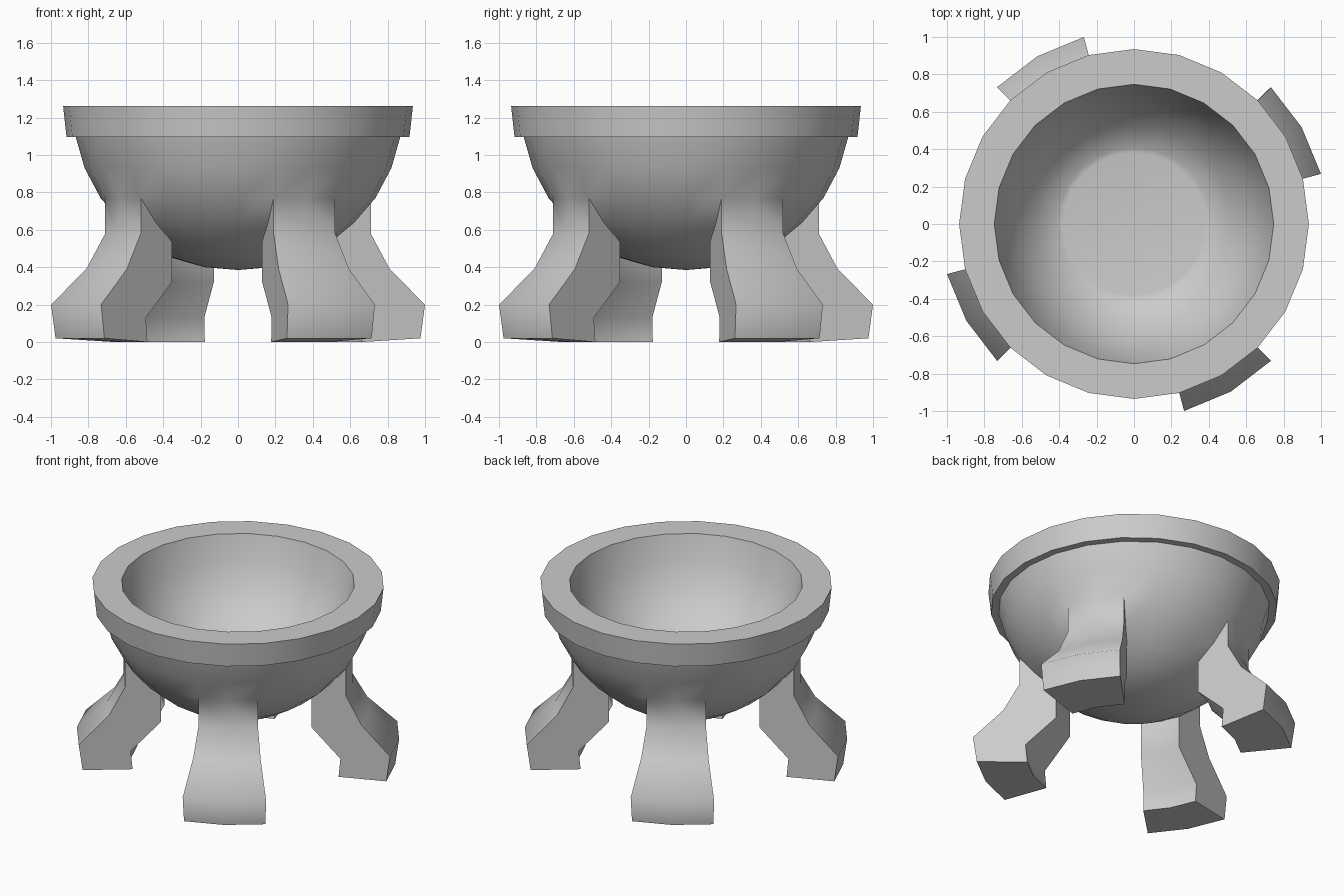
import bpy, bmesh
from math import sin, cos, radians

if "Cube" in bpy.data.objects:
    bpy.data.objects.remove(bpy.data.objects["Cube"])

SEGMENTS = 24
STEP = 360 / SEGMENTS
LEG_ANGLES = (30, 120, 210, 300)


def sweep(bm, profile, angles, skip=lambda col, row: False):
    """Place an (r, z) profile at each angle and bridge neighbouring copies."""
    cols = [[bm.verts.new((r * cos(a), r * sin(a), z)) for r, z in profile]
            for a in map(radians, angles)]
    for k, (c0, c1) in enumerate(zip(cols, cols[1:])):
        for i in range(len(profile) - 1):
            if not skip(k, i):
                bm.faces.new((c0[i], c0[i + 1], c1[i + 1], c1[i]))
    return cols


# Bowl: round outside, stepped rim, thick wall and flat floor
outside = [(0.18, 0.40), (0.36, 0.452), (0.50, 0.537), (0.62, 0.637),
           (0.735, 0.77), (0.82, 0.93), (0.868, 1.097)]
rim = [(0.917, 1.097), (0.935, 1.262), (0.747, 1.262)]
inside = [(0.70, 1.08), (0.62, 0.92), (0.52, 0.80), (0.41, 0.72), (0.38, 0.715)]


def under_leg(col, row):
    """Outer faces that the legs grow out of are left open."""
    mid = (col + 0.5) * STEP
    return row in (2, 3) and any(abs(mid - a) < STEP for a in LEG_ANGLES)


bm = bmesh.new()
cols = sweep(bm, outside + rim + inside,
             [i * STEP for i in range(SEGMENTS + 1)], under_leg)
bm.faces.new([c[-1] for c in cols[:-1]])
base = bm.verts.new((0, 0, 0.385))
for c0, c1 in zip(cols, cols[1:]):
    bm.faces.new((c0[0], c1[0], base))

# Legs: two bowl segments wide, bent outward to a heavy foot
leg = [(0.735, 0.77), (0.735, 0.58), (0.84, 0.39), (1.035, 0.20),
       (1.01, 0.02), (0.685, 0.0), (0.697, 0.13), (0.50, 0.32), (0.50, 0.537)]
for mid in LEG_ANGLES:
    ends = sweep(bm, leg, (mid - STEP, mid, mid + STEP))
    for col, a in ((ends[0], mid - STEP), (ends[-1], mid + STEP)):
        a = radians(a)
        joint = bm.verts.new((0.62 * cos(a), 0.62 * sin(a), 0.637))
        bm.faces.new(col + [joint])

# Weld the legs into the bowl
bmesh.ops.remove_doubles(bm, verts=bm.verts, dist=0.001)
bmesh.ops.delete(bm, geom=[v for v in bm.verts if not v.link_faces],
                 context='VERTS')
bmesh.ops.recalc_face_normals(bm, faces=bm.faces)
mesh = bpy.data.meshes.new("footed_bowl")
bm.to_mesh(mesh)
bm.free()
obj = bpy.data.objects.new("footed_bowl", mesh)
bpy.context.collection.objects.link(obj)
obj.select_set(True)
bpy.context.view_layer.objects.active = obj
bpy.ops.object.shade_smooth_by_angle(angle=radians(58))
